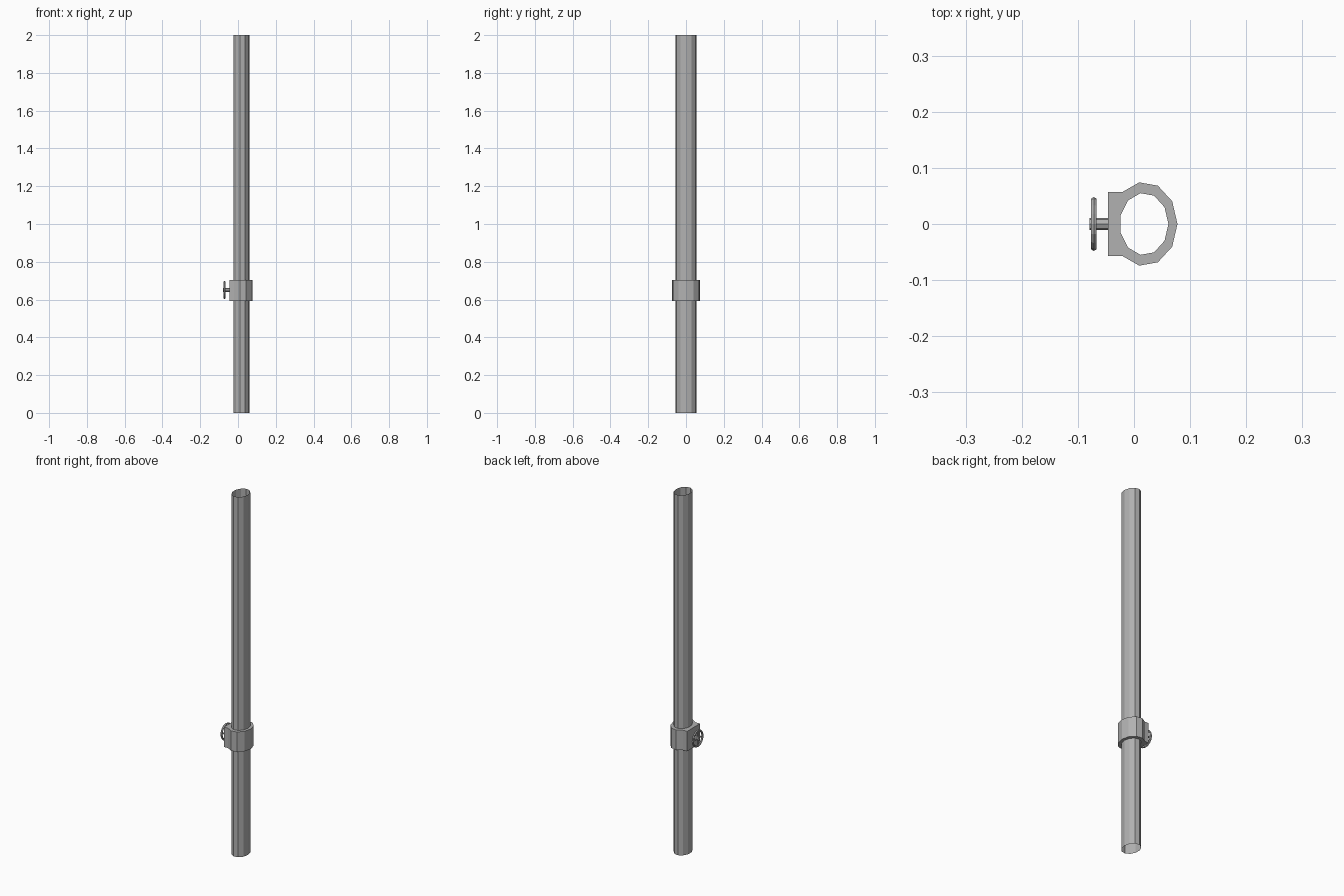
import bpy, bmesh
from math import cos, sin, pi

if "Cube" in bpy.data.objects:
    bpy.data.objects.remove(bpy.data.objects["Cube"])

SIDES = 11
CX = 0.0178          # centre of the oval pipe section
WHEEL_X, WHEEL_Z = -0.0715, 0.65

# Dark grey metal shared by every part
metal = bpy.data.materials.new("dark_metal")
metal.diffuse_color = (0.44, 0.44, 0.44, 1)
metal.use_nodes = True
metal.node_tree.nodes["Principled BSDF"].inputs["Base Color"].default_value = metal.diffuse_color


def oval(rx, ry):
    return [(CX + rx * cos(2 * pi * i / SIDES), ry * sin(2 * pi * i / SIDES))
            for i in range(SIDES)]


def skin(name, rings):
    """Join a list of (outline, z) rings with quads."""
    bm = bmesh.new()
    loops = [[bm.verts.new((x, y, z)) for x, y in pts] for pts, z in rings]
    for a, b in zip(loops, loops[1:]):
        for i in range(SIDES):
            j = (i + 1) % SIDES
            bm.faces.new((a[i], a[j], b[j], b[i]))
    mesh = bpy.data.meshes.new(name)
    bm.to_mesh(mesh)
    bm.free()
    mesh.materials.append(metal)
    obj = bpy.data.objects.new(name, mesh)
    bpy.context.collection.objects.link(obj)


def finish(name):
    obj = bpy.context.object
    obj.name = name
    obj.data.materials.append(metal)


def rod(name, radius, length, loc, rot, sides):
    bpy.ops.mesh.primitive_cylinder_add(vertices=sides, radius=radius, depth=length,
                                        location=loc, rotation=rot)
    finish(name)


# Open-ended pipe
pipe_outline = oval(0.0435, 0.0555)
skin("pipe", [(pipe_outline, 0), (pipe_outline, 2)])

# Valve collar: oval with its back side pulled out into a square block
collar_outline = oval(0.0597, 0.075)
collar_outline[5] = (-0.046, 0.0567)
collar_outline[6] = (-0.046, -0.0567)
skin("valve_collar", [(pipe_outline, 0.593), (collar_outline, 0.593),
                      (collar_outline, 0.704), (pipe_outline, 0.704)])

# Valve stem with hub
rod("valve_stem", 0.011, 0.034, (-0.062, 0, WHEEL_Z), (0, pi / 2, 0), 8)

# Hand wheel rim
bpy.ops.mesh.primitive_torus_add(major_segments=16, minor_segments=6,
                                 major_radius=0.0425, minor_radius=0.0055,
                                 location=(WHEEL_X, 0, WHEEL_Z), rotation=(0, pi / 2, 0))
finish("wheel_rim")

# Crossed spokes, each spanning the wheel
for n in range(2):
    rod(f"wheel_spoke_{n + 1}", 0.004, 0.085, (WHEEL_X, 0, WHEEL_Z),
        (n * pi / 2, 0, 0), 6)
